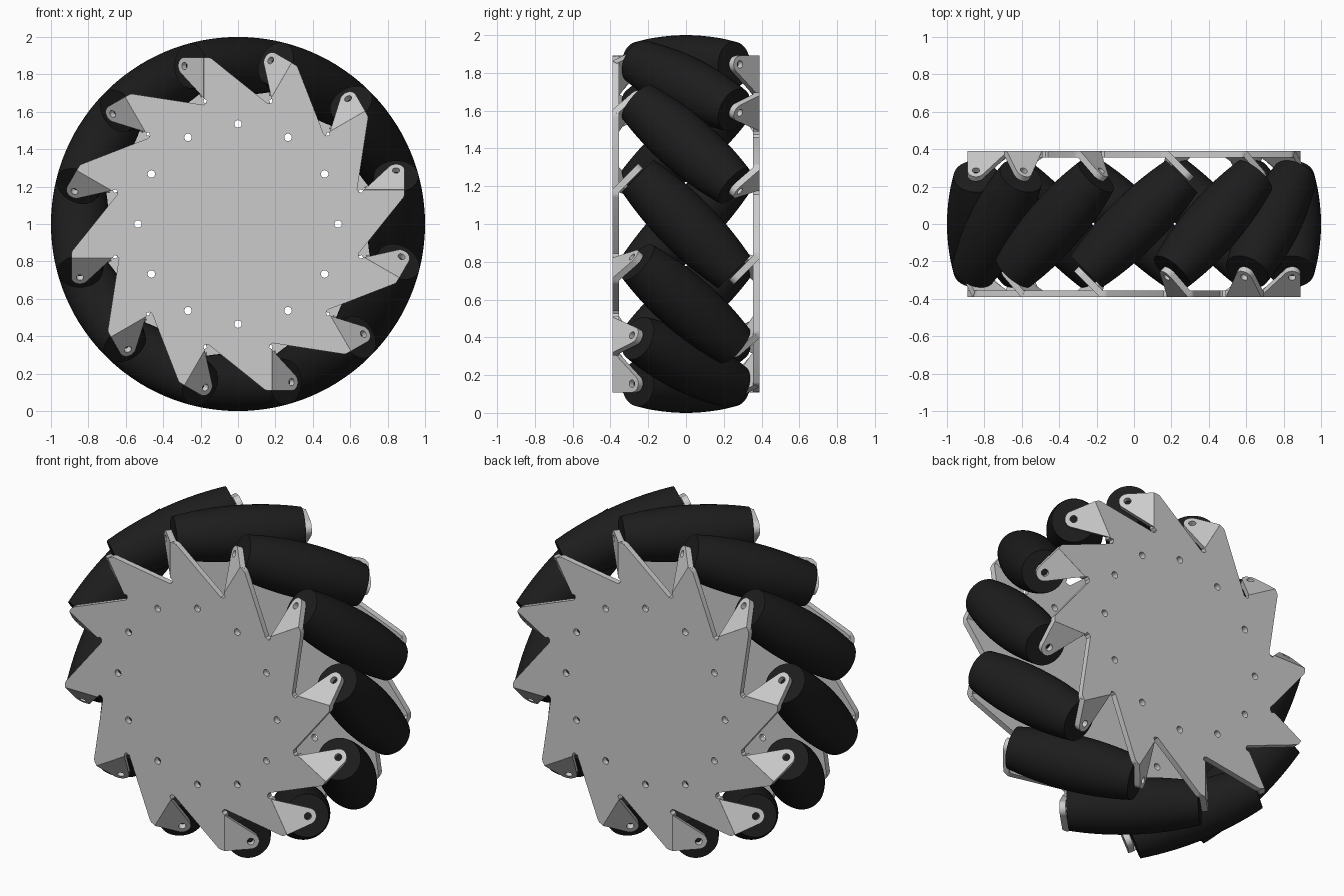
import bpy, bmesh
from math import sin, cos, pi, sqrt, radians
from mathutils import Matrix, Vector

if "Cube" in bpy.data.objects:
    bpy.data.objects.remove(bpy.data.objects["Cube"])

N = 12            # rollers around the wheel
RC = 0.845        # distance of the roller axes from the wheel axis
R = 1.0           # wheel radius
THICK = 0.035     # sheet thickness
Q = sqrt(0.5)
CENTRE = Matrix.Translation((0, 0, R))


def ring(cx, cy, r, n=20):
    return [(cx + r * cos(2 * pi * i / n), cy + r * sin(2 * pi * i / n)) for i in range(n)]


def sheet(outlines):
    """Flat sheet mesh from a closed outline and hole outlines."""
    cu = bpy.data.curves.new("sheet", 'CURVE')
    cu.dimensions = '2D'
    cu.fill_mode = 'BOTH'
    cu.extrude = THICK / 2
    for pts in outlines:
        sp = cu.splines.new('POLY')
        sp.points.add(len(pts) - 1)
        for p, (x, y) in zip(sp.points, pts):
            p.co = (x, y, 0, 1)
        sp.use_cyclic_u = True
    ob = bpy.data.objects.new("sheet", cu)
    bpy.context.collection.objects.link(ob)
    dg = bpy.context.evaluated_depsgraph_get()
    me = bpy.data.meshes.new_from_object(ob.evaluated_get(dg))
    bpy.data.objects.remove(ob)
    bpy.data.curves.remove(cu)
    return me


def basis(x, y, z, origin):
    m = Matrix((x, y, z)).transposed().to_4x4()
    m.translation = origin
    return m


def add_mesh(bm, me, mat):
    tmp = me.copy()
    tmp.transform(mat)
    bm.from_mesh(tmp)
    bpy.data.meshes.remove(tmp)


def finish(bm, name, angle=30):
    bmesh.ops.remove_doubles(bm, verts=bm.verts, dist=1e-5)
    bmesh.ops.recalc_face_normals(bm, faces=bm.faces)
    me = bpy.data.meshes.new(name)
    bm.to_mesh(me)
    bm.free()
    ob = bpy.data.objects.new(name, me)
    bpy.context.collection.objects.link(ob)
    bpy.ops.object.select_all(action='DESELECT')
    ob.select_set(True)
    bpy.context.view_layer.objects.active = ob
    bpy.ops.object.shade_smooth_by_angle(angle=radians(angle))
    return ob


def spin_y(k):
    return Matrix.Rotation(-2 * pi * k / N, 4, 'Y')


# Saw-toothed plate outline with bend-relief notches and a ring of bolt holes
tooth = [(0.655, -0.186), (0.645, -0.174), (0.645, -0.157),
         (0.885, 0.142), (0.89, 0.155), (0.89, 0.183), (0.672, 0.183)]
outline, holes = [], []
for k in range(N):
    c, s = cos(2 * pi * k / N), sin(2 * pi * k / N)
    outline += [(a * c - t * s, a * s + t * c) for a, t in tooth]
    holes.append(ring(0.535 * c, 0.535 * s, 0.02))
disc = sheet([outline] + holes)

# Bent tab with a rounded end and an axle hole
tip = [(0.048 * cos(radians(d)), RC + 0.046 * sin(radians(d))) for d in range(90, -56, -12)]
tab = sheet([[(-0.146, 0.674), (-0.146, 0.891)] + tip, ring(0, RC, 0.02)])

axis = Vector((0, -Q, Q))
tab_frame = basis(Vector((0, Q, Q)), Vector((1, 0, 0)), -axis, axis * 0.3875)

# Front plate, then the back plate as the same part turned over
bm = bmesh.new()
add_mesh(bm, disc, basis(Vector((1, 0, 0)), Vector((0, 0, 1)), Vector((0, -1, 0)),
                         Vector((0, -0.39 + THICK / 2, 0))))
for k in range(N):
    add_mesh(bm, tab, spin_y(k) @ tab_frame)
front = finish(bm, "front_plate")
front.matrix_world = CENTRE
back = bpy.data.objects.new("back_plate", front.data)
bpy.context.collection.objects.link(back)
back.matrix_world = CENTRE @ Matrix.Rotation(pi, 4, 'X')
bpy.data.meshes.remove(disc)
bpy.data.meshes.remove(tab)

# Barrel roller: profile touches the wheel's outer cylinder along its length
rubber = bpy.data.materials.new("black_rubber")
rubber.diffuse_color = (0.012, 0.012, 0.012, 1)
rubber.use_nodes = True
rubber.node_tree.nodes["Principled BSDF"].inputs["Base Color"].default_value = rubber.diffuse_color
STEPS, SEG = 24, 48
profile = []
for i in range(STEPS + 1):
    s0 = 0.337 * (2 * i / STEPS - 1)
    rad = sqrt(RC * RC + s0 * s0 / 2)
    d, sp = R - rad, s0 * Q / rad
    profile.append((d * sqrt(1 - sp * sp / 2), s0 + d * sp * Q))
bm = bmesh.new()
rows = [[bm.verts.new((x, y, z)) for x, y in ring(0, 0, r, SEG)] for r, z in profile]
for a, b in zip(rows, rows[1:]):
    for j in range(SEG):
        n = (j + 1) % SEG
        bm.faces.new((a[j], a[n], b[n], b[j]))
bm.faces.new(rows[0])
bm.faces.new(rows[-1])
roller = finish(bm, "roller_01", 40)
roller.data.materials.append(rubber)

# Rollers set at 45 degrees around the rim
roller_frame = Matrix.Translation((RC, 0, 0)) @ Matrix.Rotation(radians(45), 4, 'X')
for k in range(N):
    ob = roller
    if k:
        ob = bpy.data.objects.new(f"roller_{k + 1:02d}", roller.data)
        bpy.context.collection.objects.link(ob)
    ob.matrix_world = CENTRE @ spin_y(k) @ roller_frame
